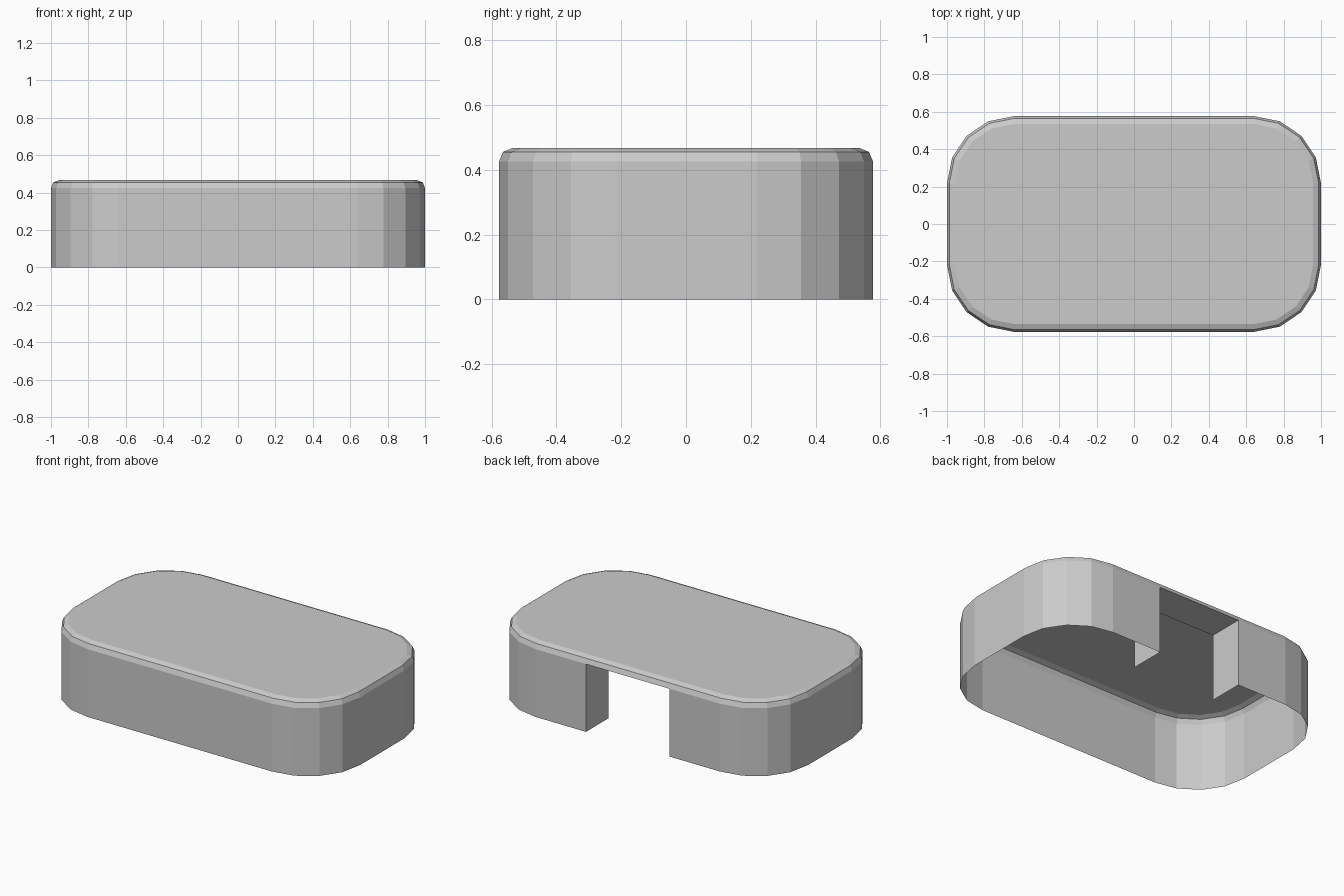
import bpy, bmesh
from math import sin, cos, pi

if "Cube" in bpy.data.objects:
    bpy.data.objects.remove(bpy.data.objects["Cube"])

HX, HY, H = 1.0, 0.577, 0.467      # half length, half depth, height
R, B = 0.36, 0.042                 # corner radius, top edge radius
NX, ND = 0.29, 0.225               # notch half width and depth


def outline(inset):
    """Rounded rectangle, counter-clockwise, with two notch points on the back."""
    pts = []
    for q, (sx, sy) in enumerate([(1, 1), (-1, 1), (-1, -1), (1, -1)]):
        for i in range(5):
            a = q * pi / 2 + i * pi / 8
            pts.append((sx * (HX - R) + (R - inset) * cos(a),
                        sy * (HY - R) + (R - inset) * sin(a)))
        if q == 0:
            pts += [(NX, HY - inset), (-NX, HY - inset)]
    return pts


bm = bmesh.new()

# Wall and rounded top edge as stacked rings
levels = [(0, 0), (H - B, 0)]
levels += [(H - B + B * sin(a), B * (1 - cos(a))) for a in (pi / 4, pi / 2)]
rings = [[bm.verts.new((x, y, z)) for x, y in outline(inset)] for z, inset in levels]
n = len(rings[0])
for k, (lo, hi) in enumerate(zip(rings, rings[1:])):
    for i in range(n):
        j = (i + 1) % n
        if k == 0 and i == 5:      # opening in the back wall
            continue
        bm.faces.new((lo[i], lo[j], hi[j], hi[i]))

# Flat top, open underneath
bm.faces.new(rings[-1])

# Recess lining: two cheeks and a ceiling
(r0, l0), (r1, l1) = rings[0][5:7], rings[1][5:7]
r2, l2, r3, l3 = [bm.verts.new((v.co.x, HY - ND, v.co.z)) for v in (r0, l0, r1, l1)]
bm.faces.new((r0, r1, r3, r2))
bm.faces.new((l0, l2, l3, l1))
bm.faces.new((r1, l1, l3, r3))

mesh = bpy.data.meshes.new("cover_shell")
bm.to_mesh(mesh)
bm.free()
bpy.context.collection.objects.link(bpy.data.objects.new("cover_shell", mesh))
